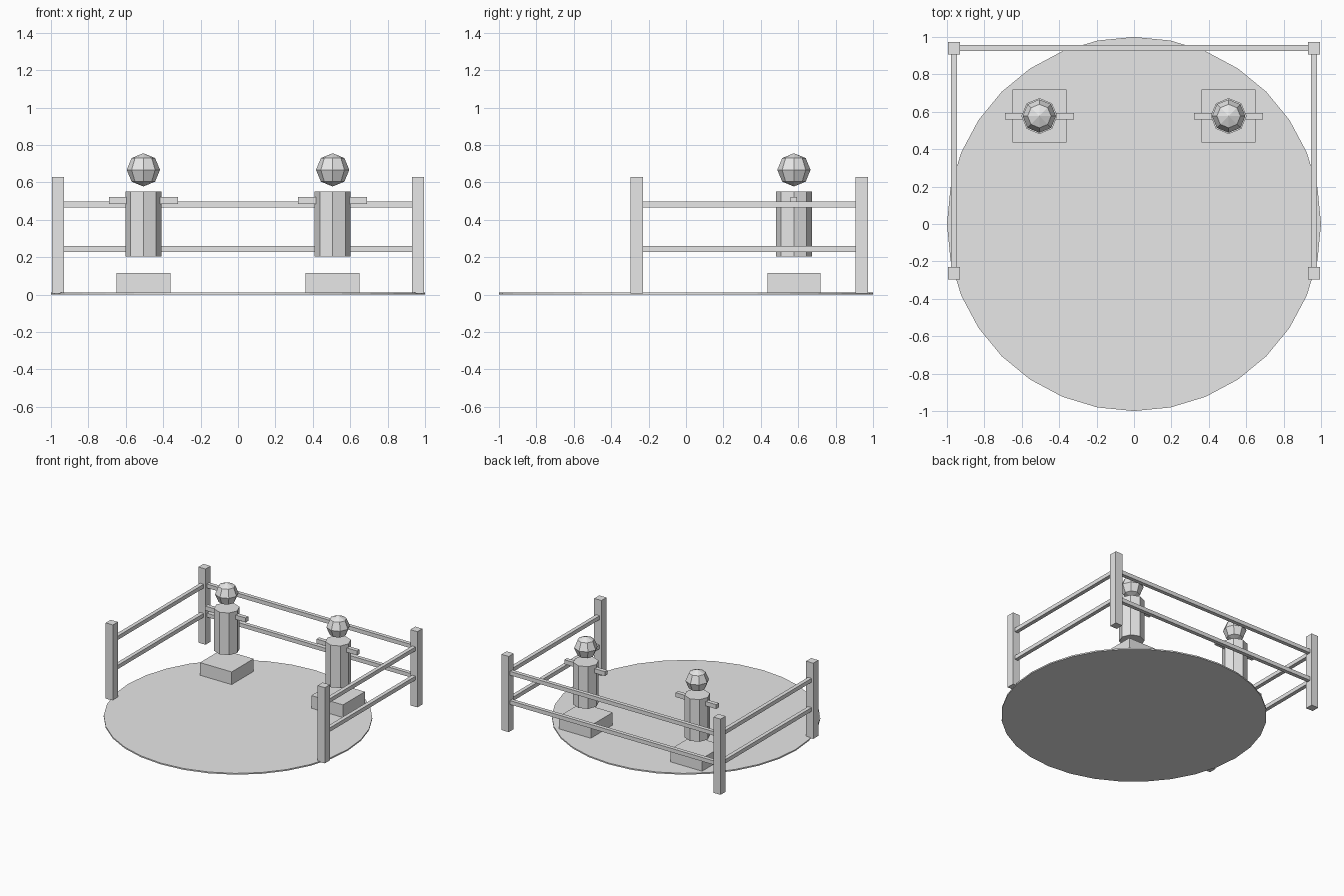
import bpy, math

if "Cube" in bpy.data.objects:
    bpy.data.objects.remove(bpy.data.objects["Cube"])

grey = bpy.data.materials.new("light grey")
grey.diffuse_color = (0.8, 0.8, 0.8, 1)
grey.use_nodes = True
grey.node_tree.nodes["Principled BSDF"].inputs["Base Color"].default_value = grey.diffuse_color


def finish(name):
    ob = bpy.context.object
    ob.name = name
    ob.data.materials.append(grey)
    return ob


def box(name, center, size):
    bpy.ops.mesh.primitive_cube_add(size=1, location=center)
    bpy.context.object.scale = size
    bpy.ops.object.transform_apply(location=False, rotation=False, scale=True)
    return finish(name)


def cylinder(name, sides, radius, center, z0, z1):
    bpy.ops.mesh.primitive_cylinder_add(vertices=sides, radius=radius, depth=z1 - z0,
                                        location=(center[0], center[1], (z0 + z1) / 2))
    return finish(name)


# Round floor
cylinder("arena_floor", 32, 1.0, (0, 0), 0.0, 0.011)

# Fence: four posts, double rails on the back and both sides
POST_X, BACK_Y, FRONT_Y = 0.963, 0.94, -0.263
POST, RAIL = 0.065, 0.032
for side, sx in (("left", -1), ("right", 1)):
    for end, y in (("front", FRONT_Y), ("back", BACK_Y)):
        box(f"{side}_{end}_post", (sx * POST_X, y, 0.317), (POST, POST, 0.622))
for level, z in (("lower", 0.243), ("upper", 0.483)):
    box(f"back_{level}_rail", (0, BACK_Y, z), (2 * POST_X, RAIL, RAIL))
    for side, sx in (("left", -1), ("right", 1)):
        box(f"{side}_{level}_rail", (sx * POST_X, (BACK_Y + FRONT_Y) / 2, z),
            (RAIL, BACK_Y - FRONT_Y, RAIL))

# Training dummies: plinth, floating body, arm bar, head
for side, x in (("left", -0.506), ("right", 0.506)):
    y = 0.577
    box(f"{side}_dummy_base", (x, y, 0.061), (0.288, 0.284, 0.108))
    cylinder(f"{side}_dummy_body", 8, 0.096, (x, y), 0.204, 0.55)
    box(f"{side}_dummy_arms", (x, y, 0.503), (0.368, 0.034, 0.036))
    bpy.ops.mesh.primitive_uv_sphere_add(segments=8, ring_count=4, radius=0.089,
                                         location=(x, y, 0.667))
    finish(f"{side}_dummy_head")
